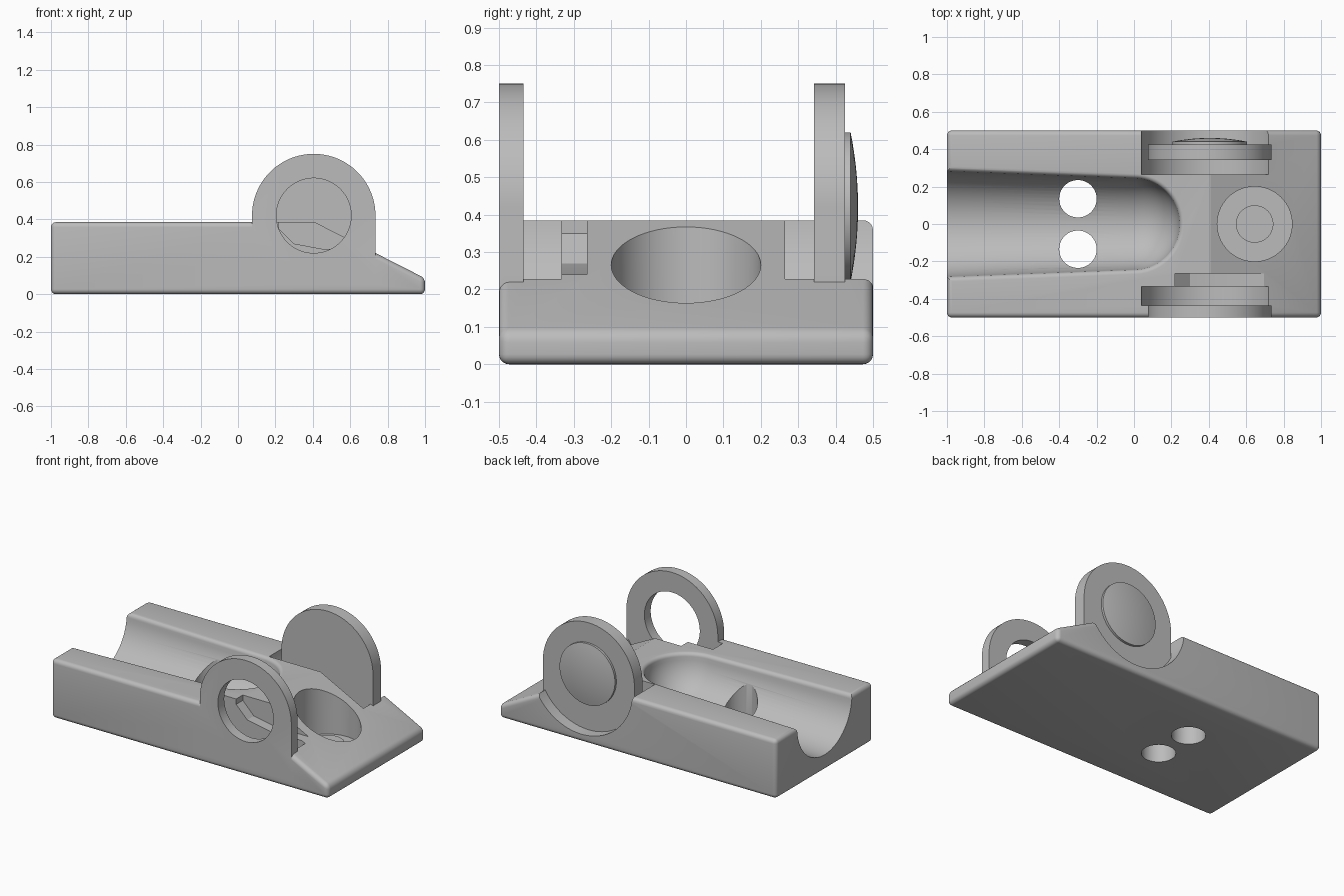
import bpy, bmesh
from math import sin, cos, pi, radians, sqrt, asin
from mathutils import Matrix, Vector

cube = bpy.data.objects.get("Cube")
if cube:
    bpy.data.objects.remove(cube, do_unlink=True)

grey = bpy.data.materials.new("light_grey")
grey.use_nodes = True
grey.diffuse_color = (0.5, 0.5, 0.5, 1)
grey.node_tree.nodes["Principled BSDF"].inputs["Base Color"].default_value = (0.5, 0.5, 0.5, 1)

EAR_X, EAR_Z, EAR_R = 0.405, 0.42, 0.33
TOP = 0.385


def make(name, bm):
    bmesh.ops.remove_doubles(bm, verts=bm.verts, dist=1e-5)
    bmesh.ops.recalc_face_normals(bm, faces=bm.faces)
    mesh = bpy.data.meshes.new(name)
    bm.to_mesh(mesh)
    bm.free()
    mesh.materials.append(grey)
    ob = bpy.data.objects.new(name, mesh)
    bpy.context.collection.objects.link(ob)
    return ob


def prism(points, y0, y1):
    """Extrude an x-z outline along y."""
    bm = bmesh.new()
    face = bm.faces.new([bm.verts.new((x, y0, z)) for x, z in points])
    new = bmesh.ops.extrude_face_region(bm, geom=[face])["geom"]
    bmesh.ops.translate(bm, vec=(0, y1 - y0, 0),
                        verts=[v for v in new if isinstance(v, bmesh.types.BMVert)])
    return bm


def circle(radius, start=0, end=360, steps=96):
    return [(EAR_X + radius * cos(radians(start + (end - start) * i / steps)),
             EAR_Z + radius * sin(radians(start + (end - start) * i / steps)))
            for i in range(steps + (end - start < 360))]


def post(name, x, y, radius, z0, z1):
    bm = bmesh.new()
    bmesh.ops.create_cone(bm, cap_ends=True, segments=64, radius1=radius, radius2=radius,
                          depth=z1 - z0, matrix=Matrix.Translation((x, y, (z0 + z1) / 2)))
    return make(name, bm)


def trough_cutter():
    """Tapered half-round channel with a rounded lip and a spherical end."""
    r, f, flare, far = 0.245, 0.025, 1.16, -1.05
    c = sqrt((r + f) ** 2 - f ** 2)
    tilt = asin(f / (r + f))
    section = []
    for i in range(17):
        a = -pi / 2 + (pi / 2 - tilt) * i / 16
        section.append((r * cos(a), r * sin(a)))
    for i in range(1, 7):
        a = pi - tilt + (tilt - pi / 2) * i / 6
        section.append((c + f * cos(a), -f + f * sin(a)))
    section.append((c, 0.2))
    # stations run along one side, round the end, and back
    turns = [pi / 2 - pi * i / 40 for i in range(41)]
    stations = [(far, pi / 2, flare)] + [(0, a, 1) for a in turns] + [(far, -pi / 2, flare)]
    bm = bmesh.new()
    grid = [[bm.verts.new((x + p * s * cos(a), p * s * sin(a), TOP + h * s))
             for p, h in section] for x, a, s in stations]
    for one, two in zip(grid, grid[1:]):
        for k in range(len(section) - 1):
            bm.faces.new((one[k], one[k + 1], two[k + 1], two[k]))
    bm.faces.new([row[-1] for row in grid])
    bm.faces.new(grid[0][::-1] + grid[-1][1:])
    return make("trough_cutter", bm)


# wedge-nosed base with rounded outer edges
bm = prism([(-1, 0), (1, 0), (1, 0.085), (0.41, TOP), (-1, TOP)], -0.5, 0.5)
soft = [e for e in bm.edges
        if not all(abs(v.co.x - 0.41) < 0.001 for v in e.verts)]
bmesh.ops.bevel(bm, geom=soft, offset=0.027, segments=5, profile=0.5, affect='EDGES')
base = make("base", bm)

# ears: straight sides with a round top
stadium = circle(EAR_R, 0, 180) + [(EAR_X - EAR_R, 0.05), (EAR_X + EAR_R, 0.05)]
right_ear = make("right_ear", prism(stadium, -0.5, -0.435))
left_ear = make("left_ear", prism(stadium, 0.342, 0.425))

# stepped nut recess beside the right ear
nut = [(0.22, 0.6), (0.22, 0.35), (0.30, 0.27), (0.46, 0.24), (0.8, 0.24), (0.8, 0.6)]

steps = [
    ('DIFFERENCE', trough_cutter()),
    ('DIFFERENCE', post("drain_cutter_left", -0.3, 0.135, 0.1, -0.2, 0.6)),
    ('DIFFERENCE', post("drain_cutter_right", -0.3, -0.135, 0.1, -0.2, 0.6)),
    ('DIFFERENCE', post("well_cutter", 0.645, 0, 0.2, 0.05, 0.7)),
    ('DIFFERENCE', make("left_pocket_cutter", prism(circle(0.368), 0.265, 0.6))),
    ('DIFFERENCE', make("right_pocket_cutter", prism(circle(0.368), -0.435, -0.333))),
    ('DIFFERENCE', make("nut_cutter", prism(nut, -0.36, -0.265))),
    ('UNION', left_ear),
    ('UNION', right_ear),
    ('DIFFERENCE', make("ring_cutter", prism(circle(0.2), -0.6, -0.42))),
]
for operation, tool in steps:
    tool.hide_render = True
    mod = base.modifiers.new(tool.name, 'BOOLEAN')
    mod.operation = operation
    mod.solver = 'EXACT'
    mod.object = tool

# bake the cuts and drop the helpers
graph = bpy.context.evaluated_depsgraph_get()
baked = bpy.data.meshes.new_from_object(base.evaluated_get(graph))
base.modifiers.clear()
base.data = baked
for _, tool in steps:
    bpy.data.objects.remove(tool, do_unlink=True)

# round boss on the floor of the well
boss = post("well_boss", 0.645, 0, 0.1, 0.04, 0.09)

# shallow domed button on the outside of the left ear
bm = bmesh.new()
profile = [(0, 0.42), (0.2, 0.42), (0.2, 0.44)]
profile += [(0.2 * (1 - i / 8), 0.46 - 0.02 * (1 - i / 8) ** 2) for i in range(1, 9)]
verts = [bm.verts.new((EAR_X + r, y, EAR_Z)) for r, y in profile]
edges = [bm.edges.new(pair) for pair in zip(verts, verts[1:])]
bmesh.ops.spin(bm, geom=verts + edges, cent=(EAR_X, 0, EAR_Z), axis=Vector((0, 1, 0)),
               angle=2 * pi, steps=64)
button = make("domed_button", bm)

for ob in (base, boss, button):
    bpy.ops.object.select_all(action='DESELECT')
    ob.select_set(True)
    bpy.context.view_layer.objects.active = ob
    bpy.ops.object.shade_smooth_by_angle(angle=radians(25))
